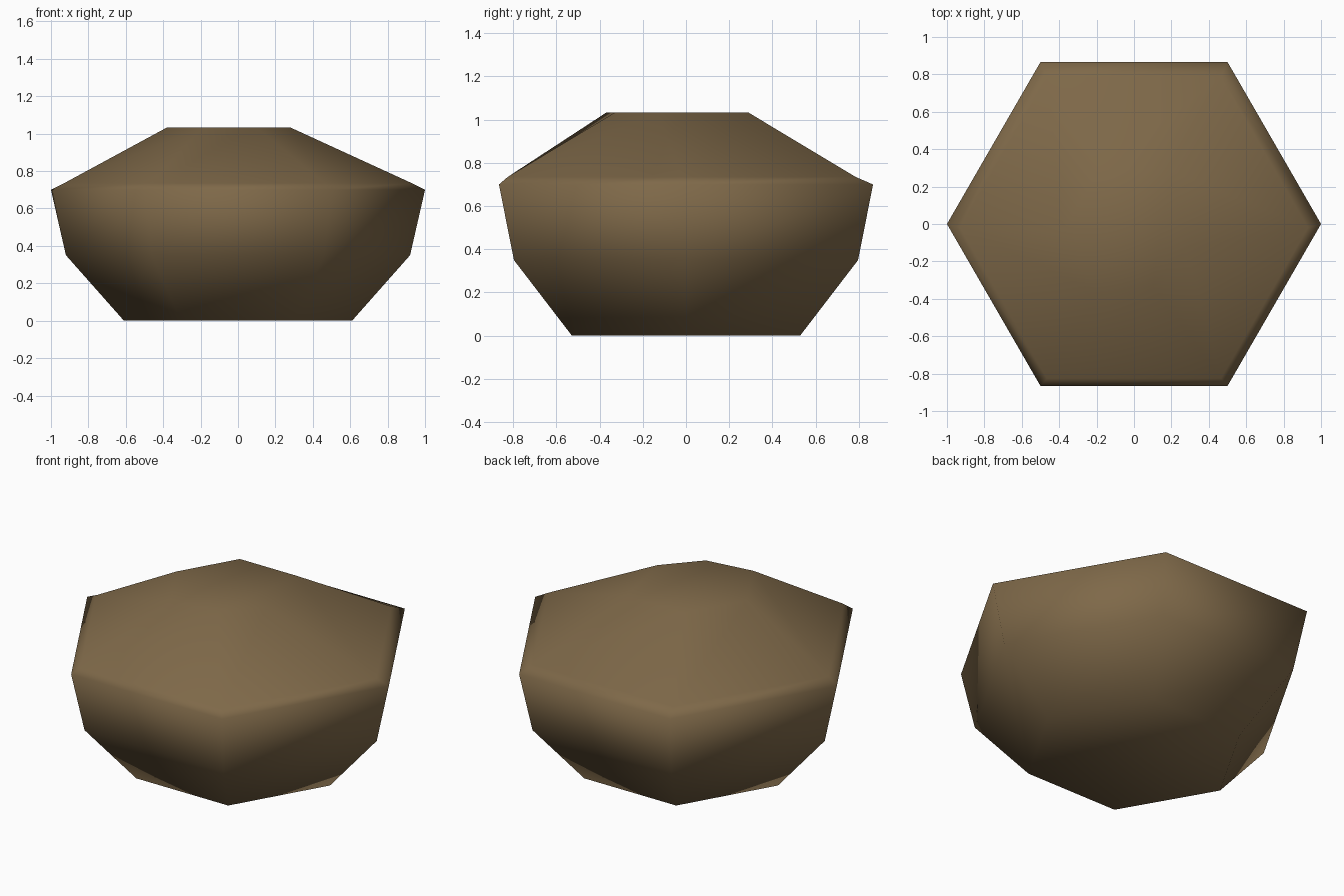
import bpy, bmesh, math

if "Cube" in bpy.data.objects:
    bpy.data.objects.remove(bpy.data.objects["Cube"])

# earthy brown used on the whole stone
brown = bpy.data.materials.new("earth_brown")
brown.diffuse_color = (0.21, 0.14, 0.066, 1)
brown.use_nodes = True
brown.node_tree.nodes["Principled BSDF"].inputs["Base Color"].default_value = brown.diffuse_color


def hexagon(radius, z, cy=0.0):
    return [(radius * math.cos(math.radians(60 * i)),
             cy + radius * math.sin(math.radians(60 * i)), z) for i in range(6)]


# six-sided rings from the base to the broken top
rings = [hexagon(0.61, 0), hexagon(0.92, 0.35), hexagon(1.0, 0.70),
         hexagon(0.93, 0.735, -0.02)]
crown = hexagon(0.38, 1.033, -0.04)
crown[0] = (0.28, -0.13, 1.033)     # chipped front right corner
crown[5] = (0.10, -0.33, 1.033)
rings.append(crown)

bm = bmesh.new()
loops = [[bm.verts.new(p) for p in ring] for ring in rings]
for low, high in zip(loops, loops[1:]):
    for i in range(6):
        j = (i + 1) % 6
        bm.faces.new((low[i], low[j], high[j], high[i]))
bm.faces.new(loops[0][::-1])
bm.faces.new(loops[-1])
bmesh.ops.recalc_face_normals(bm, faces=bm.faces)
for f in bm.faces:
    f.smooth = True

mesh = bpy.data.meshes.new("stone")
bm.to_mesh(mesh)
bm.free()
mesh.materials.append(brown)
stone = bpy.data.objects.new("stone", mesh)
bpy.context.collection.objects.link(stone)
